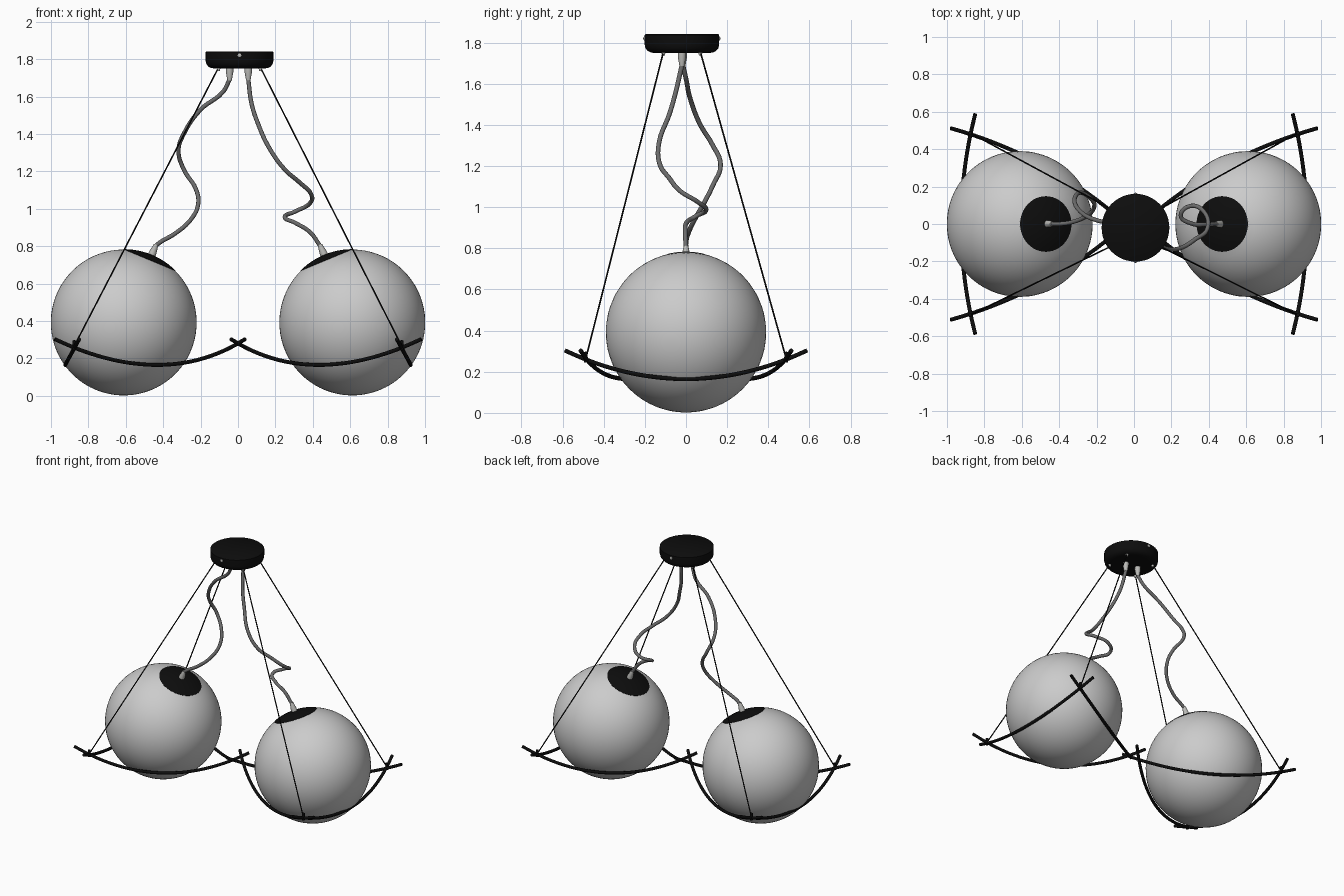
import bpy, bmesh, math
from mathutils import Vector, Matrix

if "Cube" in bpy.data.objects:
    bpy.data.objects.remove(bpy.data.objects["Cube"])


def material(name, r, g, b):
    m = bpy.data.materials.new(name)
    m.diffuse_color = (r, g, b, 1)
    m.use_nodes = True
    m.node_tree.nodes["Principled BSDF"].inputs["Base Color"].default_value = m.diffuse_color
    return m


BLACK = material("black metal", 0.004, 0.004, 0.004)
GLASS = material("pale grey glass", 0.6, 0.6, 0.6)
CABLE = material("grey cable", 0.15, 0.15, 0.15)
STEEL = material("light steel", 0.5, 0.5, 0.48)


def finish(obj, mat, angle=40):
    obj.data.materials.clear()
    obj.data.materials.append(mat)
    bpy.ops.object.select_all(action='DESELECT')
    obj.select_set(True)
    bpy.context.view_layer.objects.active = obj
    bpy.ops.object.shade_smooth_by_angle(angle=math.radians(angle))
    return obj


def lathe(name, profile, mat, origin, axis=(0, 0, 1), segs=32):
    """Revolve (radius, height) points, then aim local z along axis."""
    bm = bmesh.new()
    rings = []
    for r, h in profile:
        if r < 1e-5:
            rings.append([bm.verts.new((0, 0, h))])
        else:
            rings.append([bm.verts.new((r * math.cos(2 * math.pi * i / segs),
                                        r * math.sin(2 * math.pi * i / segs), h))
                          for i in range(segs)])
    for a, b in zip(rings, rings[1:]):
        for i in range(segs):
            j = (i + 1) % segs
            quad = [a[i % len(a)], a[j % len(a)], b[j % len(b)], b[i % len(b)]]
            bm.faces.new(list(dict.fromkeys(quad)))
    bmesh.ops.recalc_face_normals(bm, faces=bm.faces)
    rot = Vector(axis).to_track_quat('Z', 'Y').to_matrix().to_4x4()
    bm.transform(Matrix.Translation(origin) @ rot)
    me = bpy.data.meshes.new(name)
    bm.to_mesh(me)
    bm.free()
    obj = bpy.data.objects.new(name, me)
    bpy.context.collection.objects.link(obj)
    return finish(obj, mat)


def tube(name, points, radius, mat, resolution=6):
    """Round tube along a smooth path, turned into a mesh."""
    cu = bpy.data.curves.new(name, 'CURVE')
    cu.dimensions = '3D'
    cu.bevel_depth = radius
    cu.bevel_resolution = 3
    cu.resolution_u = resolution
    cu.use_fill_caps = True
    sp = cu.splines.new('BEZIER')
    sp.bezier_points.add(len(points) - 1)
    for bp, p in zip(sp.bezier_points, points):
        bp.co = p
        bp.handle_left_type = bp.handle_right_type = 'AUTO'
    tmp = bpy.data.objects.new(name + "_path", cu)
    bpy.context.collection.objects.link(tmp)
    dg = bpy.context.evaluated_depsgraph_get()
    me = bpy.data.meshes.new_from_object(tmp.evaluated_get(dg))
    bpy.data.objects.remove(tmp)
    obj = bpy.data.objects.new(name, me)
    bpy.context.collection.objects.link(obj)
    return finish(obj, mat, 60)


# ceiling canopy with rounded lower edge
CX, CY = 0.008, -0.02
lathe("canopy", [(0, 1.842), (0.176, 1.842), (0.181, 1.838), (0.181, 1.79), (0.177, 1.773),
                 (0.166, 1.76), (0.15, 1.752), (0.13, 1.75), (0, 1.75)],
      BLACK, (CX, CY, 0), segs=48)
for s, label in ((-1, "front"), (1, "back")):
    lathe(label + "_canopy_screw", [(0, -0.005), (0.01, -0.005), (0.01, 0.003), (0, 0.008)],
          STEEL, (CX, CY + s * 0.181, 1.82), (0, s, 0), 12)

# cable paths, top to bottom
PATHS = {
    -1: [(-.045, -.015, 1.69), (-.08, 0, 1.625), (-.2, .02, 1.53), (-.29, .07, 1.4),
         (-.318, .125, 1.31), (-.29, .168, 1.21), (-.225, .13, 1.105), (-.213, .09, 1.025),
         (-.25, .045, .945), (-.34, .008, .865), (-.41, 0, .825), (-.437, 0, .805)],
    1: [(.055, -.02, 1.69), (.073, -.05, 1.56), (.107, -.08, 1.455), (.17, -.13, 1.32),
        (.25, -.128, 1.21), (.33, -.08, 1.14), (.39, -.03, 1.08), (.38, .058, 1.025),
        (.305, .097, .985), (.25, .045, .955), (.305, .003, .925), (.385, -.003, .875),
        (.437, 0, .805)],
}

R, SPHERE_X, SPHERE_Z = 0.39, 0.611, 0.392
CUT = math.radians(22.3)      # half angle of the black cap
TILT = math.radians(22.6)     # caps lean towards the middle
BAR_X, HALF = 0.597, 0.588    # centre of bar triangle, half bar length

for s, side in ((-1, "left"), (1, "right")):
    centre = Vector((s * SPHERE_X, 0, SPHERE_Z))
    axis = Vector((-s * math.sin(TILT), 0, math.cos(TILT)))

    # glass globe, open under its black cap
    n = 32
    arc = [CUT + (math.pi - CUT) * i / n for i in range(n + 1)]
    lathe(side + "_globe", [(R * math.sin(a), R * math.cos(a)) for a in arc],
          GLASS, centre, axis, 64)
    rc = R + 0.002
    cap = [(rc * math.sin(CUT * i / 6), rc * math.cos(CUT * i / 6)) for i in range(7)]
    cap += [((R - 0.006) * math.sin(CUT), (R - 0.006) * math.cos(CUT))]
    lathe(side + "_globe_cap", cap, BLACK, centre, axis, 48)

    # cable with its upper and lower cord grips
    grip = [(0, 0), (0.02, 0), (0.02, 0.02), (0.012, 0.065), (0, 0.065)]
    lathe(side + "_lower_cord_grip", grip, STEEL, centre + axis * (R - 0.004), axis, 16)
    top = PATHS[s][0]
    lathe(side + "_upper_cord_grip", grip, STEEL, (top[0], top[1], 1.752), (0, 0, -1), 16)
    tube(side + "_cable", PATHS[s], 0.0115, CABLE)

    # three bowed bars, turned by thirds, cradle the globe
    for k in range(3):
        a = 2 * math.pi * k / 3
        pts = []
        for i in range(13):
            t = i / 6 - 1
            d, w = 0.327 - 0.075 * t * t, HALF * t
            pts.append((s * (BAR_X + d * math.cos(a) - w * math.sin(a)),
                        d * math.sin(a) + w * math.cos(a), 0.165 + 0.138 * t * t))
        tube("%s_cradle_bar_%d" % (side, k + 1), pts, 0.0105, BLACK, 3)

    # suspension wires to the two outer corners
    for v, end in ((-1, "front"), (1, "back")):
        hi = (CX + s * 0.112, CY + v * 0.09, 1.755)
        lo = (s * 0.876, v * 0.487, 0.265)
        tube("%s_%s_wire" % (side, end), [hi, lo], 0.004, BLACK, 1)
        lathe("%s_%s_wire_pin" % (side, end),
              [(0, -0.02), (0.009, -0.02), (0.009, 0.03), (0, 0.034)], BLACK, lo, segs=12)
        lathe("%s_%s_wire_grip" % (side, end),
              [(0, 0), (0.01, 0), (0.007, 0.015), (0, 0.015)], STEEL,
              (hi[0], hi[1], 1.752), (0, 0, -1), 12)
